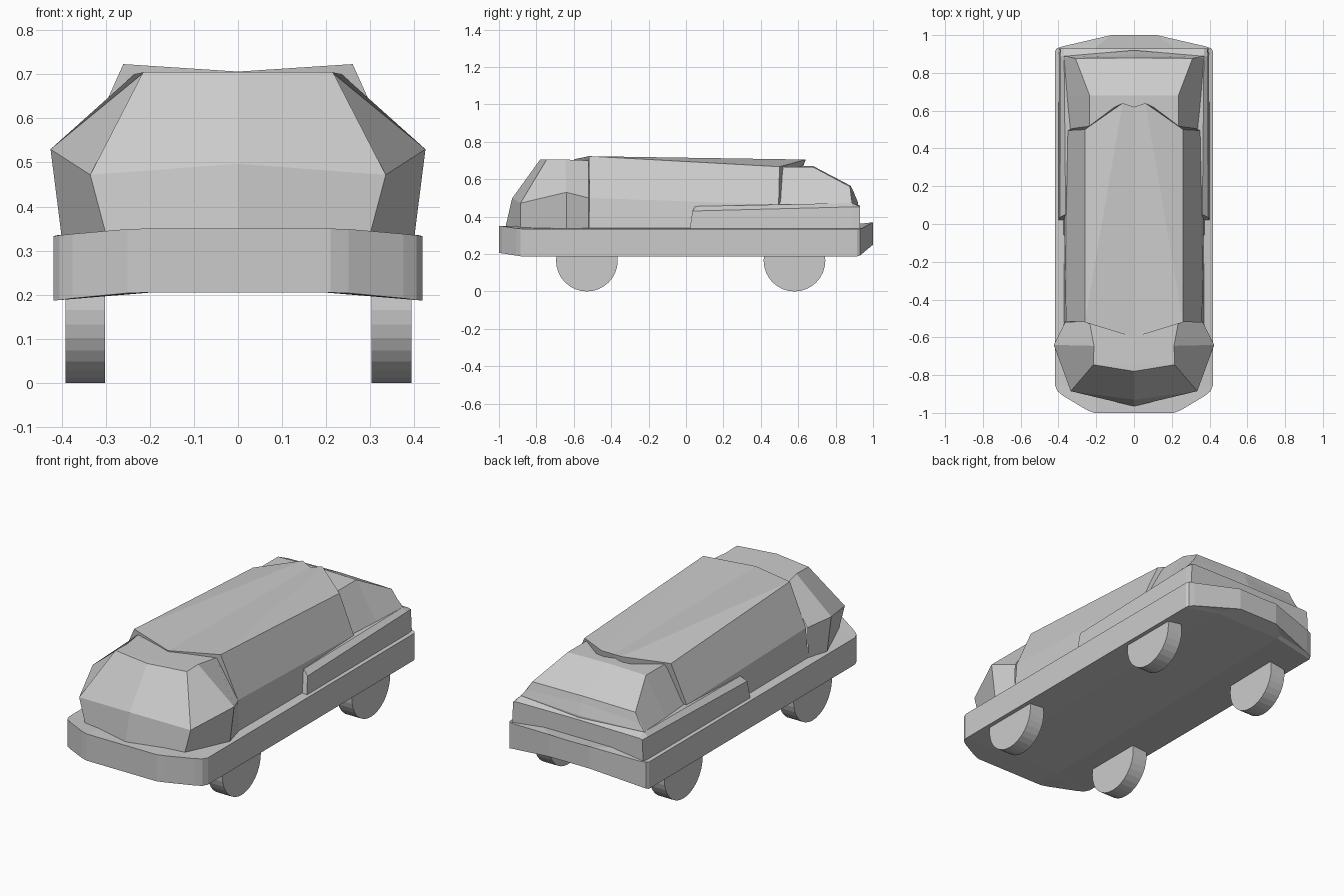
import bpy, bmesh, math
from mathutils import Matrix

if "Cube" in bpy.data.objects:
    bpy.data.objects.remove(bpy.data.objects["Cube"])

paint = bpy.data.materials.new("grey_paint")
paint.diffuse_color = (0.6, 0.6, 0.6, 1)
paint.use_nodes = True
paint.node_tree.nodes["Principled BSDF"].inputs["Base Color"].default_value = paint.diffuse_color


def finish(name, bm):
    bmesh.ops.remove_doubles(bm, verts=bm.verts, dist=1e-5)
    bmesh.ops.recalc_face_normals(bm, faces=bm.faces)
    mesh = bpy.data.meshes.new(name)
    bm.to_mesh(mesh)
    bm.free()
    mesh.materials.append(paint)
    obj = bpy.data.objects.new(name, mesh)
    bpy.context.collection.objects.link(obj)
    return obj


def loft(name, rows, cap_start=False, cap_end=False):
    """Skin rows of right-half points, mirrored across x = 0."""
    bm = bmesh.new()
    for side in (1, -1):
        grid = [[bm.verts.new((side * x, y, z)) for x, y, z in row] for row in rows]
        for a, b in zip(grid, grid[1:]):
            for i in range(len(a) - 1):
                bm.faces.new((a[i], a[i + 1], b[i + 1], b[i]))
        for use, row in ((cap_start, rows[0]), (cap_end, rows[-1])):
            if use:  # close the end down to the centre line
                pts = row + [(0, row[-1][1], row[-1][2])]
                bm.faces.new([bm.verts.new((side * x, y, z)) for x, y, z in pts])
    return finish(name, bm)


# Chassis slab: half outline as x, y, bottom z, top z; slightly arched across
outline = [(0, -1, .205, .35), (.21, -1, .205, .35), (.25, -.985, .204, .349),
           (.375, -.91, .192, .338), (.405, -.885, .188, .335), (.418, -.855, .187, .333),
           (.418, .915, .187, .333), (.41, .93, .192, .335), (.38, .94, .2, .337),
           (.12, 1, .25, .37), (0, 1, .25, .367)]


def arch(y, low, high):
    """Height of the middle strip, rising only near the tail."""
    return low + (high - low) * max(0, (y - .8) / .2)


loft("chassis", [[(0, y, arch(y, .205, .25)) for x, y, b, t in outline],
                 [(min(x, .2), y, arch(y, .205, .25)) for x, y, b, t in outline],
                 [(x, y, b) for x, y, b, t in outline],
                 [(x, y, t) for x, y, b, t in outline],
                 [(min(x, .2), y, arch(y, .35, .368)) for x, y, b, t in outline],
                 [(0, y, arch(y, .35, .368)) for x, y, b, t in outline]])

# Faceted front cab, from bottom ring to roof
loft("front_cab", [
    [(0, -.965, .345), (.30, -.885, .34), (.40, -.64, .333), (.37, -.52, .333)],
    [(0, -.93, .497), (.335, -.885, .472), (.425, -.64, .53), (.365, -.52, .50)],
    [(0, -.78, .705), (.215, -.745, .705), (.212, -.645, .705), (.235, -.52, .70)],
    [(0, -.78, .705), (0, -.745, .705), (0, -.62, .70), (0, -.52, .70)]])

# Long main body: the roof's middle strip runs back into a pointed overhang
loft("main_body", [
    [(0, -.60, .706), (.26, -.52, .723), (.26, -.52, .723), (.36, -.515, .50), (.37, -.52, .333)],
    [(0, .62, .694), (.06, .64, .705), (.26, .5, .667), (.35, .495, .465), (.375, .5, .333)]],
    True, True)

# Sloping rear deck
loft("rear_deck", [
    [(0, .49, .668), (.235, .49, .665), (.335, .49, .467), (.36, .49, .333)],
    [(0, .68, .67), (.235, .68, .665), (.355, .68, .467), (.37, .68, .333)],
    [(0, .88, .565), (.31, .877, .56), (.375, .88, .465), (.38, .88, .333)],
    [(0, .895, .535), (.34, .883, .51), (.378, .885, .465), (.38, .89, .333)],
    [(0, .92, .475), (.37, .888, .475), (.38, .89, .46), (.38, .90, .333)]], False, True)

# Lower rear skirt that forms the side ledges and bumper step
loft("rear_skirt", [
    [(0, .05, .455), (.362, .05, .455), (.393, .035, .43), (.40, .02, .333)],
    [(0, .89, .476), (.37, .885, .473), (.392, .89, .452), (.398, .89, .333)],
    [(0, .93, .458), (.37, .93, .455), (.388, .93, .45), (.394, .93, .333)]], True, True)

# Wheels
for end, y in (("front", -.53), ("rear", .58)):
    for side, x in (("left", -.346), ("right", .348)):
        bm = bmesh.new()
        bmesh.ops.create_cone(bm, cap_ends=True, segments=32, radius1=.165, radius2=.165,
                              depth=.09, matrix=Matrix.Translation((x, y, .165))
                              @ Matrix.Rotation(math.pi / 2, 4, 'Y'))
        finish(f"{end}_{side}_wheel", bm)
